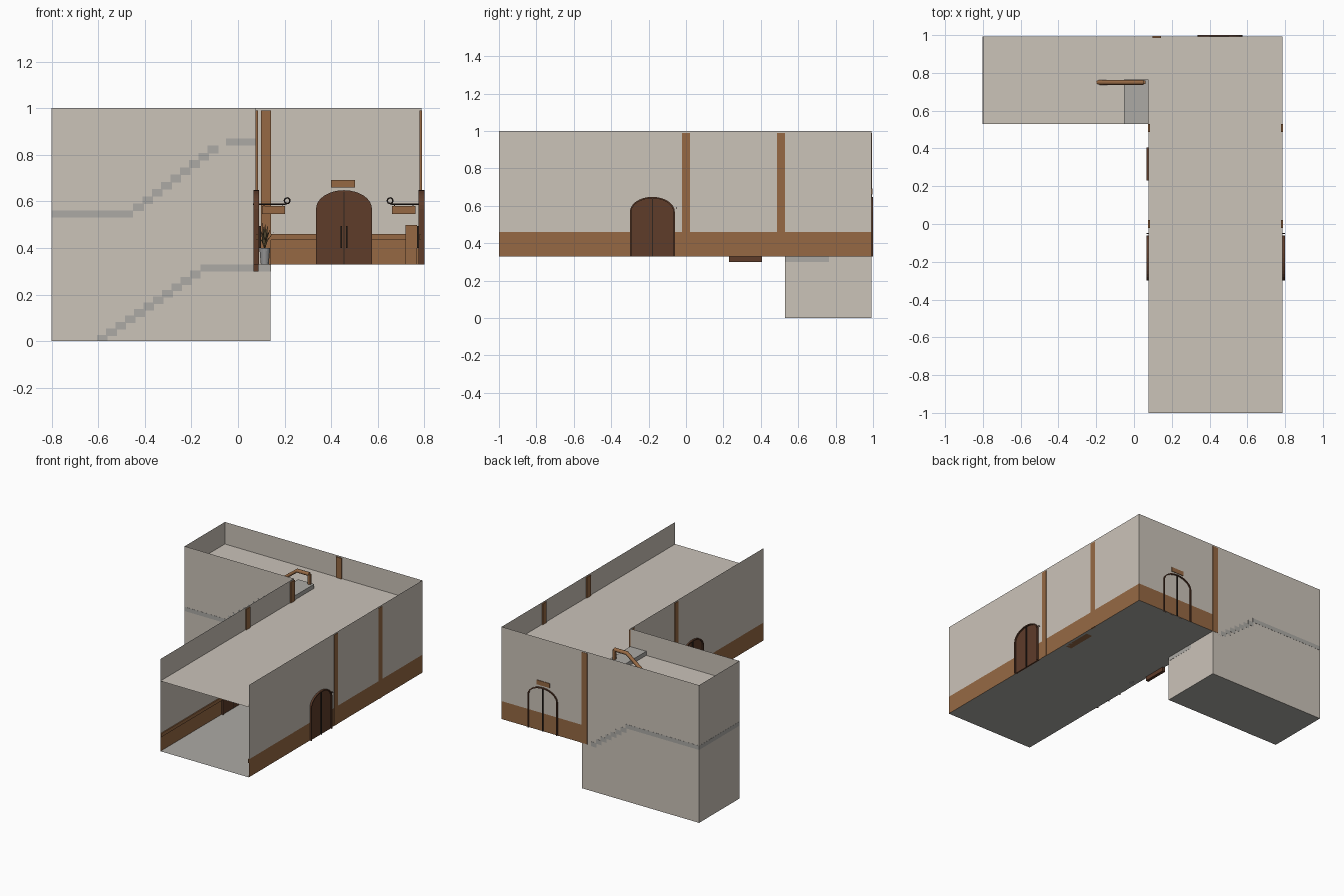
import bpy, bmesh, math
from mathutils import Matrix, Vector

if "Cube" in bpy.data.objects:
    bpy.data.objects.remove(bpy.data.objects["Cube"])


def mat(name, r, g, b):
    lin = [((c / 255 + 0.055) / 1.055) ** 2.4 for c in (r, g, b)]
    m = bpy.data.materials.new(name)
    m.diffuse_color = (*lin, 1)
    m.use_nodes = True
    m.node_tree.nodes["Principled BSDF"].inputs["Base Color"].default_value = m.diffuse_color
    return m


PLASTER = mat("plaster", 203, 195, 185)
WOOD = mat("warm_wood", 150, 105, 68)
DARK = mat("dark_wood", 94, 60, 42)
METAL = mat("black_metal", 48, 38, 32)
STONE = mat("grey_stone", 172, 170, 165)
POT = mat("pot_grey", 150, 150, 150)
LEAF = mat("leaf", 92, 78, 52)
I4 = Matrix.Identity(4)


def finish(name, bm, mats, M=I4):
    bm.normal_update()
    me = bpy.data.meshes.new(name)
    bm.to_mesh(me)
    bm.free()
    for m in mats:
        me.materials.append(m)
    ob = bpy.data.objects.new(name, me)
    ob.matrix_world = M
    bpy.context.collection.objects.link(ob)
    return ob


def sheet(name, quads, mats):
    """Flat sheets; each quad is (corner points, material index)."""
    bm = bmesh.new()
    for pts, idx in quads:
        bm.faces.new([bm.verts.new(p) for p in pts]).material_index = idx
    return finish(name, bm, mats)


def box(name, x0, x1, y0, y1, z0, z1, m, M=I4):
    bm = bmesh.new()
    bmesh.ops.create_cube(bm, size=1)
    for v in bm.verts:
        v.co = ((x0 + x1) / 2 + v.co.x * (x1 - x0), (y0 + y1) / 2 + v.co.y * (y1 - y0),
                (z0 + z1) / 2 + v.co.z * (z1 - z0))
    return finish(name, bm, [m], M)


def extrude_y(bm, depth):
    r = bmesh.ops.extrude_face_region(bm, geom=bm.faces[:])
    for v in r["geom"]:
        if isinstance(v, bmesh.types.BMVert):
            v.co.y += depth
    bmesh.ops.recalc_face_normals(bm, faces=bm.faces[:])


def tube(name, pts, r, m, M=I4, sides=2):
    cu = bpy.data.curves.new(name, "CURVE")
    cu.dimensions = "3D"
    cu.bevel_depth = r
    cu.bevel_resolution = sides
    cu.use_fill_caps = True
    sp = cu.splines.new("POLY")
    sp.points.add(len(pts) - 1)
    for p, q in zip(sp.points, pts):
        p.co = (*q, 1)
    cu.materials.append(m)
    ob = bpy.data.objects.new(name, cu)
    ob.matrix_world = M
    bpy.context.collection.objects.link(ob)


# key positions
XL, XC, XS, XR = -0.8, 0.077, 0.14, 0.787
YF, YS, YM, YB = -1.0, 0.53, 0.765, 0.992
FL, WA, CE = 0.33, 0.46, 0.84


def wall(x0, y0, x1, y1, z0, z1, idx=0):
    return ([(x0, y0, z0), (x1, y1, z0), (x1, y1, z1), (x0, y0, z1)], idx)


# corridor walls with wooden wainscot band
for name, a in (("right_wall", (XR, YF, XR, YB)), ("left_wall", (XC, YS, XC, YF)),
                ("back_wall", (XR, YB, XS, YB))):
    sheet(name, [wall(*a, FL, WA, 1), wall(*a, WA, 1)], [PLASTER, WOOD])
# stairwell walls
sheet("stairwell_walls", [wall(XS, YB, XL, YB, 0, 1), wall(XL, YB, XL, YS, 0, 1),
      wall(XL, YS, XC, YS, 0, 1), wall(XC, YS, XS, YS, 0, FL),
      wall(XS, YS, XS, YB, 0, FL)], [PLASTER])


def flat(x0, x1, y0, y1, z):
    return ([(x0, y0, z), (x1, y0, z), (x1, y1, z), (x0, y1, z)], 0)


sheet("floors", [flat(XC, XR, YF, YS, FL), flat(XS, XR, YS, YB, FL),
                 flat(XL, XS, YS, YB, 0)], [STONE])
sheet("ceiling", [flat(XC, XR, YF, YB, CE), flat(XL, XC, YS, YB, CE)], [PLASTER])

# wainscot cap rails
box("right_cap_rail", XR - .008, XR - .001, YF, YB, .435, WA, WOOD)
box("left_cap_rail", XC + .001, XC + .008, YF, YS, .435, WA, WOOD)
box("back_cap_rail", XS, XR, YB - .008, YB - .001, .435, WA, WOOD)

# wall pillars
for y in (0.0, 0.508):
    box("left_pillar", XC - .002, XC + .008, y - .022, y + .022, FL, .99, WOOD)
    box("right_pillar", XR - .008, XR + .002, y - .022, y + .022, FL, .99, WOOD)
box("back_pillar", .098, .142, YB - .008, YB + .002, FL, .99, WOOD)


# arched double doors, built facing -y then turned to each wall
def arch(w, h, rise, inset=0.0):
    a, top = w / 2 - inset, rise - inset
    pts = [(-a, 0)]
    for i in range(17):
        t = math.pi * (1 - i / 16)
        pts.append((a * math.cos(t), h - rise + top * math.sin(t)))
    return pts + [(a, 0)]


def door(label, M, w=.24, h=.318, rise=.08):
    bm = bmesh.new()
    bm.faces.new([bm.verts.new((x, -.012, z)) for x, z in arch(w, h, rise, .004)])
    extrude_y(bm, .011)
    finish(label + "_panel", bm, [DARK], M)
    bm = bmesh.new()
    o = [bm.verts.new((x, -.016, z)) for x, z in arch(w, h, rise)]
    n = [bm.verts.new((x, -.016, z)) for x, z in arch(w, h, rise, .008)]
    for i in range(len(o) - 1):
        bm.faces.new((o[i], o[i + 1], n[i + 1], n[i]))
    extrude_y(bm, .024)
    finish(label + "_frame", bm, [DARK], M)
    box(label + "_middle_strip", -.003, .003, -.015, .007, 0, h - .005, METAL, M)
    for s in (-1, 1):
        box(label + "_handle", s * .012 - .004, s * .012 + .004, -.024, -.012, .07, .165, METAL, M)


def at(x, y, z, deg):
    return Matrix.Translation((x, y, z)) @ Matrix.Rotation(math.radians(deg), 4, "Z")


door("back_door", at(.455, YB, FL, 0))
door("right_door", at(XR + .005, -.18, FL, -90))
door("left_door", at(XC - .003, -.18, FL, 90))
# plain side door set slightly lower
box("side_door", XC - .01, XC + .012, .23, .405, .30, .60, DARK)

# plaque over back door, cabinet by right wall
box("door_plaque", .40, .503, YB - .01, YB + .004, .66, .692, WOOD)
box("cabinet", .72, .768, .2, .42, FL, .498, WOOD)

# hanging signs on curled brackets
for x0, s in ((XC, 1), (XR, -1)):
    y = -.05
    tube("sign_bracket", [(x0 - s * .012, y, .588), (x0 + s * .125, y, .588)] +
         [(x0 + s * (.134 + .012 * math.sin(t)), y, .603 - .012 * math.cos(t))
          for t in [i * math.pi / 8 for i in range(17)]], .003, METAL)
    xs = sorted((x0 + s * .025, x0 + s * .125))
    box("hanging_sign", *xs, y - .006, y + .006, .545, .58, WOOD)
    for k in (.035, .115):
        box("sign_hook", x0 + s * k - .002, x0 + s * k + .002, y - .002, y + .002, .58, .588, METAL)

# potted plant
bm = bmesh.new()
bmesh.ops.create_cone(bm, cap_ends=True, segments=16, radius1=.017, radius2=.023, depth=.07)
finish("plant_pot", bm, [POT], Matrix.Translation((.115, .11, FL + .034)))
bm = bmesh.new()
for i in range(10):
    a, lean = i * 2.4, .012 + .0035 * i
    d, side = Vector((math.cos(a), math.sin(a), 0)), Vector((-math.sin(a), math.cos(a), 0))
    h = .12 - .006 * i
    p = [d * lean * t * t + Vector((0, 0, h * t)) for t in (0, .5, 1)]
    v = [bm.verts.new(c) for c in (p[0] - side * .003, p[0] + side * .003, p[1] + side * .008,
                                   p[2], p[1] - side * .008)]
    bm.faces.new((v[0], v[1], v[2], v[4]))
    bm.faces.new((v[4], v[2], v[3]))
finish("plant_leaves", bm, [LEAF], Matrix.Translation((.115, .11, FL + .065)))


# stairs: lower flight, upward back flight, upper flight and landings
def flight(name, x, z, dx, dz, n, y0, y1):
    for i in range(n):
        xa = sorted((x + dx * i, x + dx * (i + 1) + math.copysign(.006, dx)))
        zt = z + dz * (i + 1)
        box(name, *xa, y0, y1, max(0, zt - .033), zt, STONE)


YO, YI = YS - .001, YB + .001
flight("lower_step", -.16, FL, -.04, -.0275, 11, YO, YM)
flight("middle_step", .07, FL, -.04, .0285, 7, YM, YI)
flight("upper_step", -.45, .56, .04, .031, 9, YO, YM)
box("entry_landing", -.16, XS + .001, YO, YM, .30, FL - .001, STONE)
box("entry_landing_back", .07, XS, YM, YB, .30, FL - .001, STONE)
box("middle_landing", XL - .001, -.45, YO, YI, .53, .56, STONE)
box("middle_landing_back", -.45, -.21, YM, YI, .53, .56, STONE)
box("top_landing", -.052, XC, YO, YM, .84, .87, STONE)


# handrails along the middle of the stairwell
def handrail(name, pts, y, drop):
    tube(name, [(x, y, z) for x, z in pts], .0135, WOOD, sides=1)
    for x, z in (pts[0], pts[-1]):
        box(name + "_post", x - .01, x + .01, y - .01, y + .01, z - drop, z, WOOD)


handrail("upper_handrail", [(-.44, .64), (-.05, .94), (.05, .94)], .75, .07)
handrail("lower_handrail", [(-.59, .10), (-.16, .41), (.05, .41)], .75, .08)
